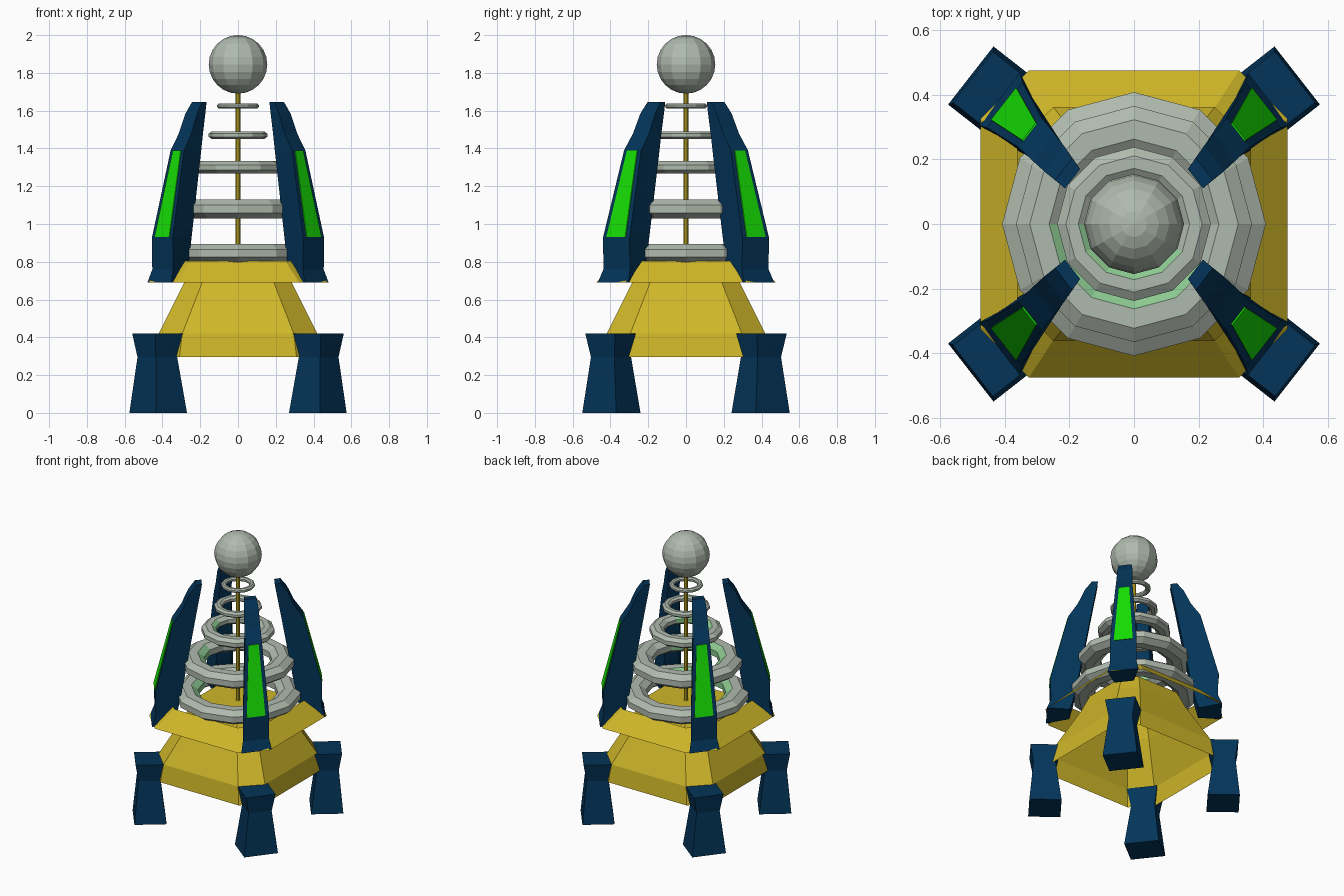
import bpy, bmesh, math
from mathutils import Vector

if "Cube" in bpy.data.objects:
    bpy.data.objects.remove(bpy.data.objects["Cube"])


def material(name, rgb):
    m = bpy.data.materials.new(name)
    m.diffuse_color = (*rgb, 1)
    m.use_nodes = True
    m.node_tree.nodes["Principled BSDF"].inputs["Base Color"].default_value = m.diffuse_color
    return m


NAVY = material("navy", (0.001, 0.035, 0.10))
YELLOW = material("mustard_yellow", (0.63, 0.475, 0.022))
GREY = material("pale_grey", (0.43, 0.49, 0.42))
GREEN = material("bright_green", (0.008, 0.74, 0.001))
TINT = material("pale_green", (0.26, 0.58, 0.28))


def loft(name, loops, mat, bottom=True, top=True):
    """Join equal point loops, listed bottom to top, into one faceted object."""
    bm = bmesh.new()
    rows = [[bm.verts.new(p) for p in loop] for loop in loops]
    n = len(rows[0])
    for a, b in zip(rows, rows[1:]):
        for i in range(n):
            j = (i + 1) % n
            bm.faces.new((a[i], a[j], b[j], b[i]))
    if bottom:
        bm.faces.new(rows[0][::-1])
    if top:
        bm.faces.new(rows[-1])
    if bottom and top:
        bmesh.ops.recalc_face_normals(bm, faces=bm.faces[:])
    me = bpy.data.meshes.new(name)
    bm.to_mesh(me)
    bm.free()
    me.materials.append(mat)
    ob = bpy.data.objects.new(name, me)
    bpy.context.collection.objects.link(ob)
    return ob


def octagon(half, short, z):
    """Square with cut corners, anticlockwise."""
    return [(half, -short, z), (half, short, z), (short, half, z), (-short, half, z),
            (-half, short, z), (-half, -short, z), (-short, -half, z), (short, -half, z)]


# Base body, open underneath, and the open skirt above it
loft("base_body", [octagon(0.435, 0.31, 0.295), octagon(0.42, 0.295, 0.42),
                   octagon(0.285, 0.19, 0.69), octagon(0.24, 0.16, 0.80)], YELLOW, bottom=False)
loft("base_skirt", [octagon(0.475, 0.325, 0.69), octagon(0.36, 0.25, 0.805)], YELLOW,
     bottom=False, top=False)

# Corner frame shared by feet and fins
ANG = math.radians(38)
OUT = Vector((math.cos(ANG), math.sin(ANG), 0))
SIDE = Vector((-math.sin(ANG), math.cos(ANG), 0))
FIN_START = Vector((0.19, 0.14, 0))
FIN_DIR = Vector((0.69, 0.75, 0))

# centre x, centre y, z, length, width
FOOT = [(0.4225, 0.395, 0.0, 0.209, 0.228),
        (0.427, 0.397, 0.295, 0.144, 0.157),
        (0.425, 0.397, 0.42, 0.186, 0.20)]
# z, inner distance, outer distance, inner width, outer width
FIN = [(0.69, 0.18, 0.328, 0.13, 0.205),
       (0.76, 0.16, 0.303, 0.115, 0.178),
       (0.93, 0.125, 0.305, 0.10, 0.178),
       (1.39, 0.045, 0.19, 0.085, 0.115),
       (1.48, 0.029, 0.13, 0.08, 0.108),
       (1.585, 0.01, 0.083, 0.078, 0.10),
       (1.645, 0.0, 0.04, 0.076, 0.086)]


def fin_point(t, w, z):
    return FIN_START + FIN_DIR * t + SIDE * w + Vector((0, 0, z))


def flip(loops, sx, sy):
    return [[(p[0] * sx, p[1] * sy, p[2]) for p in loop] for loop in loops]


foot_loops = []
for x, y, z, l, w in FOOT:
    c = Vector((x, y, z))
    foot_loops.append([c + OUT * (l / 2 * a) + SIDE * (w / 2 * b)
                       for a, b in ((1, -1), (1, 1), (-1, 1), (-1, -1))])
fin_loops = [[fin_point(b, -wb / 2, z), fin_point(b, wb / 2, z),
              fin_point(a, wa / 2, z), fin_point(a, -wa / 2, z)]
             for z, a, b, wa, wb in FIN]
panel_loops = [[fin_point(t + 0.005, -w / 2, z), fin_point(t + 0.005, w / 2, z),
                fin_point(t - 0.002, w / 2, z), fin_point(t - 0.002, -w / 2, z)]
               for z, t, w in ((0.93, 0.305, 0.126), (1.39, 0.19, 0.068))]

# Four feet, fins and glowing panels
for sx, sy, place in ((1, 1, "back_right"), (-1, 1, "back_left"),
                      (1, -1, "front_right"), (-1, -1, "front_left")):
    loft(place + "_foot", flip(foot_loops, sx, sy), NAVY)
    loft(place + "_fin", flip(fin_loops, sx, sy), NAVY)
    loft(place + "_panel", flip(panel_loops, sx, sy), GREEN)


def coil_ring(name, z, ro, ri, h, glow, major=12, minor=8):
    """Flattened ring with flat outer, inner, top and bottom bands."""
    mid, half = (ro + ri) / 2, (ro - ri) / 2
    grow = 1 / math.cos(math.pi / minor)
    loops = []
    for s in range(minor + 1):
        a = 2 * math.pi * (s + 0.5) / minor
        r, dz = mid + half * grow * math.cos(a), h / 2 * grow * math.sin(a)
        loops.append([(r * math.cos(2 * math.pi * k / major),
                       r * math.sin(2 * math.pi * k / major), z + dz) for k in range(major)])
    ring = loft(name, loops, GREY, bottom=False, top=False)
    ring.data.materials.append(TINT)
    for f in ring.data.polygons:
        c = f.center
        a = math.degrees(math.atan2(c.y, c.x)) % 360
        if glow and c.xy.length < mid - half * 0.4 and c.z > z - 0.01 and 170 < a < 320:
            f.material_index = 1


# Coil rings: height, outer radius, inner radius, thickness, tinted by glow
for k, spec in enumerate(((0.845, 0.408, 0.26, 0.10, True),
                          (1.08, 0.365, 0.22, 0.10, True),
                          (1.30, 0.238, 0.145, 0.066, True),
                          (1.47, 0.155, 0.103, 0.04, False),
                          (1.625, 0.11, 0.076, 0.028, False))):
    coil_ring(f"coil_ring_{k + 1}", *spec)

# Central rod and top ball
bpy.ops.mesh.primitive_cylinder_add(vertices=8, radius=0.013, depth=0.95, location=(0, 0, 1.265))
rod = bpy.context.object
rod.name = "centre_rod"
rod.data.materials.append(YELLOW)

bpy.ops.mesh.primitive_uv_sphere_add(segments=12, ring_count=12, radius=0.155, location=(0, 0, 1.845))
ball = bpy.context.object
ball.name = "top_ball"
ball.data.materials.append(GREY)
